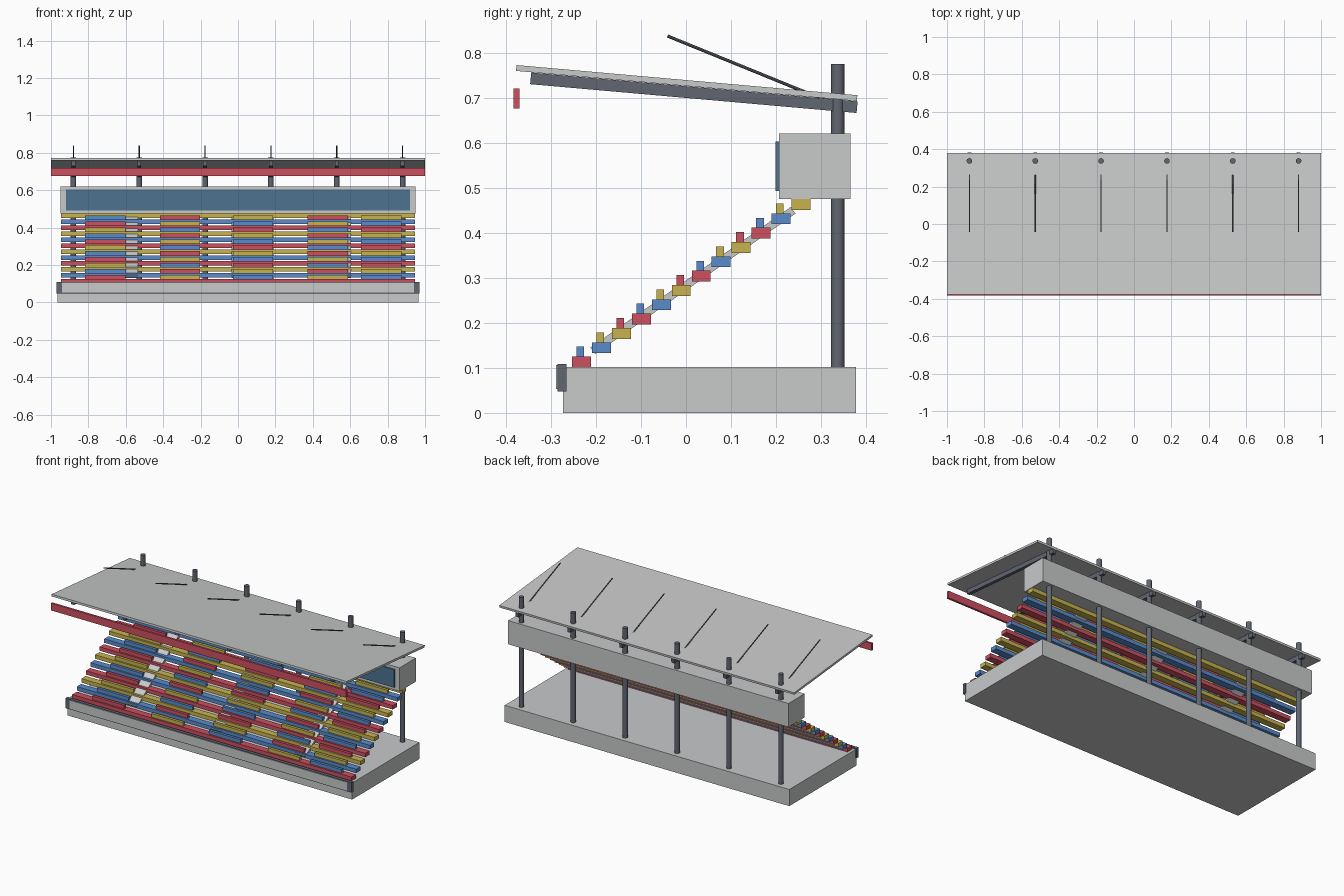
import bpy, math
from mathutils import Vector

if "Cube" in bpy.data.objects:
    bpy.data.objects.remove(bpy.data.objects["Cube"], do_unlink=True)


def material(name, rgb):
    m = bpy.data.materials.new(name)
    m.use_nodes = True
    m.diffuse_color = (*rgb, 1)
    m.node_tree.nodes["Principled BSDF"].inputs["Base Color"].default_value = (*rgb, 1)
    return m


CONCRETE = material("light grey", (0.58, 0.585, 0.59))
STEEL = material("steel grey", (0.12, 0.135, 0.165))
GLASS = material("window blue", (0.075, 0.17, 0.28))
RED = material("red", (0.61, 0.08, 0.115))
BLUE = material("blue", (0.1, 0.26, 0.6))
YELLOW = material("yellow", (0.57, 0.45, 0.08))
SEAT_COLOURS = [RED, BLUE, YELLOW]


def finish(name, mat):
    o = bpy.context.object
    o.name = name
    o.data.materials.append(mat)
    return o


def box(name, mat, x, y, z):
    """Box from (min, max) ranges."""
    bpy.ops.mesh.primitive_cube_add(size=1, location=[sum(r) / 2 for r in (x, y, z)])
    o = finish(name, mat)
    o.scale = [r[1] - r[0] for r in (x, y, z)]
    return o


def sloped_box(name, mat, x, width, start, end, thickness):
    """Bar or sheet whose centre line runs between two (y, z) points."""
    (y0, z0), (y1, z1) = start, end
    bpy.ops.mesh.primitive_cube_add(size=1, location=(x, (y0 + y1) / 2, (z0 + z1) / 2))
    o = finish(name, mat)
    o.scale = (width, math.hypot(y1 - y0, z1 - z0), thickness)
    o.rotation_euler.x = math.atan2(z1 - z0, y1 - y0)
    return o


def rod(name, mat, start, end, radius, sides):
    a, b = Vector(start), Vector(end)
    bpy.ops.mesh.primitive_cylinder_add(vertices=sides, radius=radius,
                                        depth=(b - a).length, location=(a + b) / 2)
    o = finish(name, mat)
    o.rotation_euler = (b - a).to_track_quat('Z', 'Y').to_euler()
    bpy.ops.object.shade_smooth_by_angle()
    return o


# Plinth and front barrier
box("plinth", CONCRETE, (-0.965, 0.965), (-0.273, 0.378), (0, 0.102))
box("front_rail", STEEL, (-0.97, 0.97), (-0.285, -0.265), (0.048, 0.109))
box("front_panel", CONCRETE, (-0.94, 0.94), (-0.289, -0.284), (0.053, 0.106))

# Seating tiers with blocks of seats
TIERS = 12
BLOCKS = [(-0.71, 0), (-0.31, 2), (0.08, 1), (0.48, 2), (0.765, 1)]
for i in range(TIERS):
    y, z = -0.232 + 0.0443 * i, 0.113 + 0.0318 * i
    box(f"tier_{i + 1}", SEAT_COLOURS[i % 3], (-0.947, 0.947),
        (y - 0.021, y + 0.021), (z - 0.012, z + 0.012))
    if i == TIERS - 1:
        break  # the top tier runs under the cabin
    for n, (x, shift) in enumerate(BLOCKS):
        box(f"seats_{i + 1}_{n + 1}", SEAT_COLOURS[(i + shift) % 3],
            (x - 0.108, x + 0.108), (y - 0.011, y + 0.006), (z + 0.011, z + 0.034))

# Aisles running up through the tiers
for n, x in enumerate((-0.57, 0, 0.57)):
    sloped_box(f"aisle_{n + 1}", CONCRETE, x, 0.07, (-0.207, 0.138), (0.238, 0.45), 0.018)

# Cabin behind the top tier
box("cabin", CONCRETE, (-0.95, 0.95), (0.207, 0.365), (0.475, 0.62))
box("cabin_window", GLASS, (-0.92, 0.92), (0.199, 0.208), (0.493, 0.603))

# Roof sheet and front fascia
sloped_box("roof", CONCRETE, 0, 2, (-0.377, 0.766), (0.38, 0.699), 0.013)
box("roof_fascia", RED, (-1, 1), (-0.383, -0.37), (0.676, 0.72))

# Columns, roof beams and stays
for n in range(6):
    x = -0.88 + 0.352 * n
    rod(f"column_{n + 1}", STEEL, (x, 0.337, 0.09), (x, 0.337, 0.775), 0.015, 16)
    sloped_box(f"roof_beam_{n + 1}", STEEL, x, 0.02, (-0.345, 0.743), (0.38, 0.679), 0.026)
    rod(f"roof_stay_{n + 1}", STEEL, (x, -0.041, 0.837), (x, 0.33, 0.686), 0.0035, 8)
